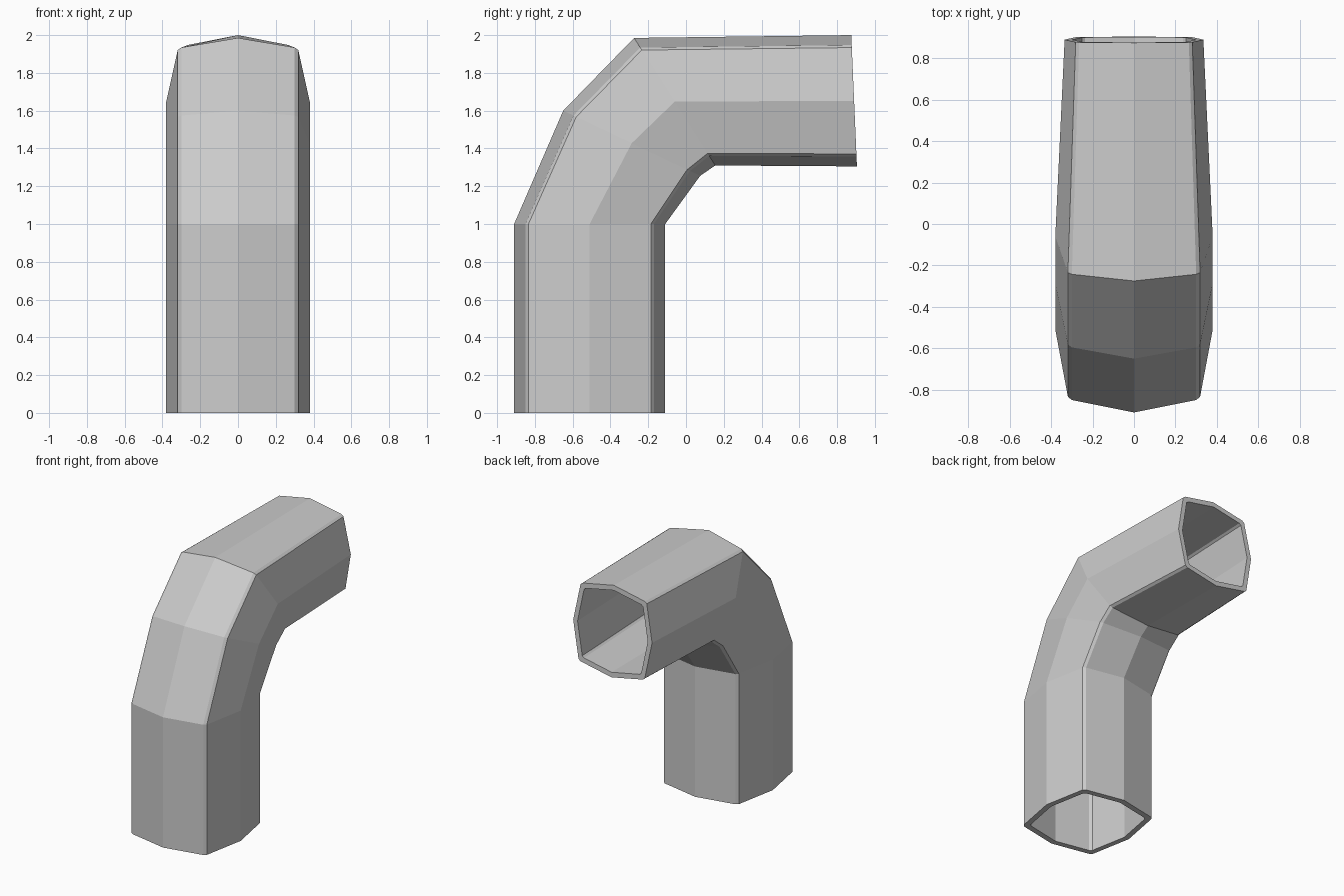
import bpy
import bmesh
from mathutils import Vector

default = bpy.data.objects.get("Cube")
if default:
    bpy.data.objects.remove(default)

# Single flat grey
grey = bpy.data.materials.new("plain_grey")
grey.use_nodes = True
color = (0.6, 0.6, 0.6, 1.0)
grey.diffuse_color = color
grey.node_tree.nodes["Principled BSDF"].inputs["Base Color"].default_value = color

# Octagon-like section with two narrow-bevelled corners per side, as (width, depth) fractions
side = [(0, 1), (0.79, 0.85), (0.84, 0.81), (1, 0), (0.84, -0.81), (0.79, -0.85), (0, -1)]
profile = side + [(-u, v) for u, v in reversed(side[1:-1])]

# Stations along the bend: outer (y, z), inner (y, z), half width
stations = [
    ((-0.91, 0.0), (-0.11, 0.0), 0.38),
    ((-0.91, 1.0), (-0.11, 1.0), 0.38),
    ((-0.65, 1.6), (0.075, 1.255), 0.38),
    ((-0.275, 1.985), (0.155, 1.31), 0.38),
    ((0.875, 2.0), (0.905, 1.305), 0.335),
]
WALL_SCALE = 0.89


def add_ring(bm, station, scale):
    outer, inner = Vector((0, *station[0])), Vector((0, *station[1]))
    middle = (outer + inner) / 2
    depth = (outer - inner) / 2 * scale
    width = Vector((station[2] * scale, 0, 0))
    return [bm.verts.new(middle + width * u + depth * v) for u, v in profile]


# Outer skin out to the mouth, then the bore back to the base, closed by flat rims
bm = bmesh.new()
rings = [add_ring(bm, s, 1.0) for s in stations]
rings += [add_ring(bm, s, WALL_SCALE) for s in reversed(stations)]
count = len(profile)
for i, ring in enumerate(rings):
    following = rings[(i + 1) % len(rings)]
    for j in range(count):
        k = (j + 1) % count
        bm.faces.new((ring[j], ring[k], following[k], following[j]))
bmesh.ops.recalc_face_normals(bm, faces=bm.faces[:])

mesh = bpy.data.meshes.new("bent_pipe")
bm.to_mesh(mesh)
bm.free()
mesh.materials.append(grey)
pipe = bpy.data.objects.new("bent_pipe", mesh)
bpy.context.collection.objects.link(pipe)
